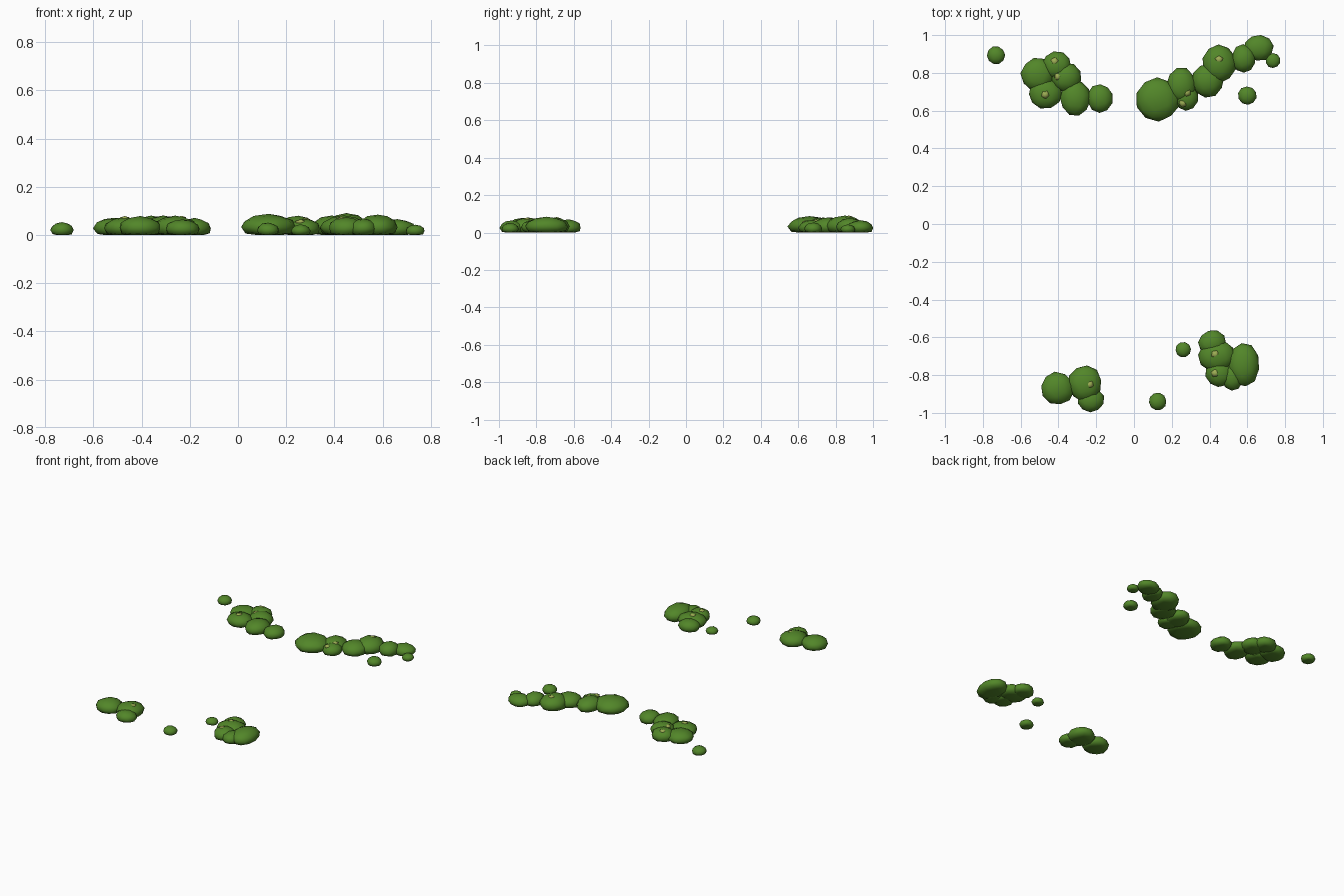
import bpy, bmesh, math, random
from mathutils import Matrix, Vector

random.seed(4)
cube = bpy.data.objects.get("Cube")
if cube:
    bpy.data.objects.remove(cube)


def material(name, rgb):
    m = bpy.data.materials.new(name)
    m.use_nodes = True
    m.diffuse_color = (*rgb, 1)
    m.node_tree.nodes["Principled BSDF"].inputs["Base Color"].default_value = (*rgb, 1)
    return m


moss = material("moss green", (0.085, 0.24, 0.022))
pale = material("pale tip green", (0.34, 0.42, 0.09))


def add_blob(bm, x, y, rx, ry, z, rz, subdiv, jitter):
    """Squashed, slightly uneven sphere, flattened where it meets the ground."""
    verts = bmesh.ops.create_icosphere(bm, subdivisions=subdiv, radius=1)["verts"]
    spin = Matrix.Rotation(random.uniform(0, math.tau), 3, 'Z')
    for v in verts:
        p = spin @ v.co * random.uniform(1 - jitter, 1 + jitter * 0.5)
        v.co = Vector((x + p.x * rx, y + p.y * ry, max(0, z + p.z * rz)))


def finish(name, bm, mat):
    bmesh.ops.recalc_face_normals(bm, faces=bm.faces)
    for f in bm.faces:
        f.smooth = True
    mesh = bpy.data.meshes.new(name)
    bm.to_mesh(mesh)
    bm.free()
    mesh.materials.append(mat)
    ob = bpy.data.objects.new(name, mesh)
    bpy.context.collection.objects.link(ob)
    return ob


def clump(name, blobs):
    bm = bmesh.new()
    for x, y, rx, ry, h in blobs:
        add_blob(bm, x, y, rx, ry, h * 0.38, h * 0.62, 2, 0.05)
    return finish(name, bm, moss)


# Moss clumps: x, y, half width, half depth, height of every cushion
clumps = [
    clump("moss_back_right", [
        (-.51, .79, .09, .09, .073), (-.41, .84, .08, .075, .076),
        (-.36, .775, .083, .08, .08), (-.47, .69, .09, .08, .075),
        (-.31, .665, .083, .095, .08), (-.18, .665, .07, .077, .07)]),
    clump("moss_back_left", [
        (.127, .66, .117, .117, .087), (.25, .735, .08, .095, .08),
        (.275, .67, .067, .07, .068), (.39, .76, .086, .09, .08),
        (.45, .85, .092, .103, .09), (.58, .875, .065, .077, .078),
        (.66, .932, .08, .07, .066)]),
    clump("moss_front_left", [
        (.415, -.63, .075, .07, .07), (.44, -.70, .1, .085, .08),
        (.45, -.79, .075, .075, .075), (.58, -.745, .085, .118, .085),
        (.52, -.81, .06, .072, .07)]),
    clump("moss_front_right", [
        (-.405, -.87, .09, .088, .078), (-.26, -.845, .092, .097, .08),
        (-.23, -.93, .073, .066, .065)]),
]

# Lone tufts around the clumps: x, y, radius
for i, (x, y, r) in enumerate([(-.73, .893, .049), (.735, .865, .04), (.6, .68, .05),
                               (.26, -.665, .041), (.125, -.94, .047)]):
    clump(f"moss_tuft_{i + 1}", [(x, y, r, r, r * 1.08)])

# Pale growing tips that just break through the cushion tops
bpy.context.view_layer.update()
bm = bmesh.new()
for x, y in [(-.42, .86), (-.4, .78), (-.47, .685), (.45, .87), (.28, .695), (.26, .64),
             (-.235, -.85), (.43, -.69), (.43, -.79)]:
    top = 0.05
    for ob in clumps:
        hit, loc, *_ = ob.ray_cast(Vector((x, y, 1)), Vector((0, 0, -1)))
        if hit:
            top = max(top, loc.z)
    add_blob(bm, x, y, .024, .024, top - .006, .011, 1, 0.05)
finish("pale_tips", bm, pale)
